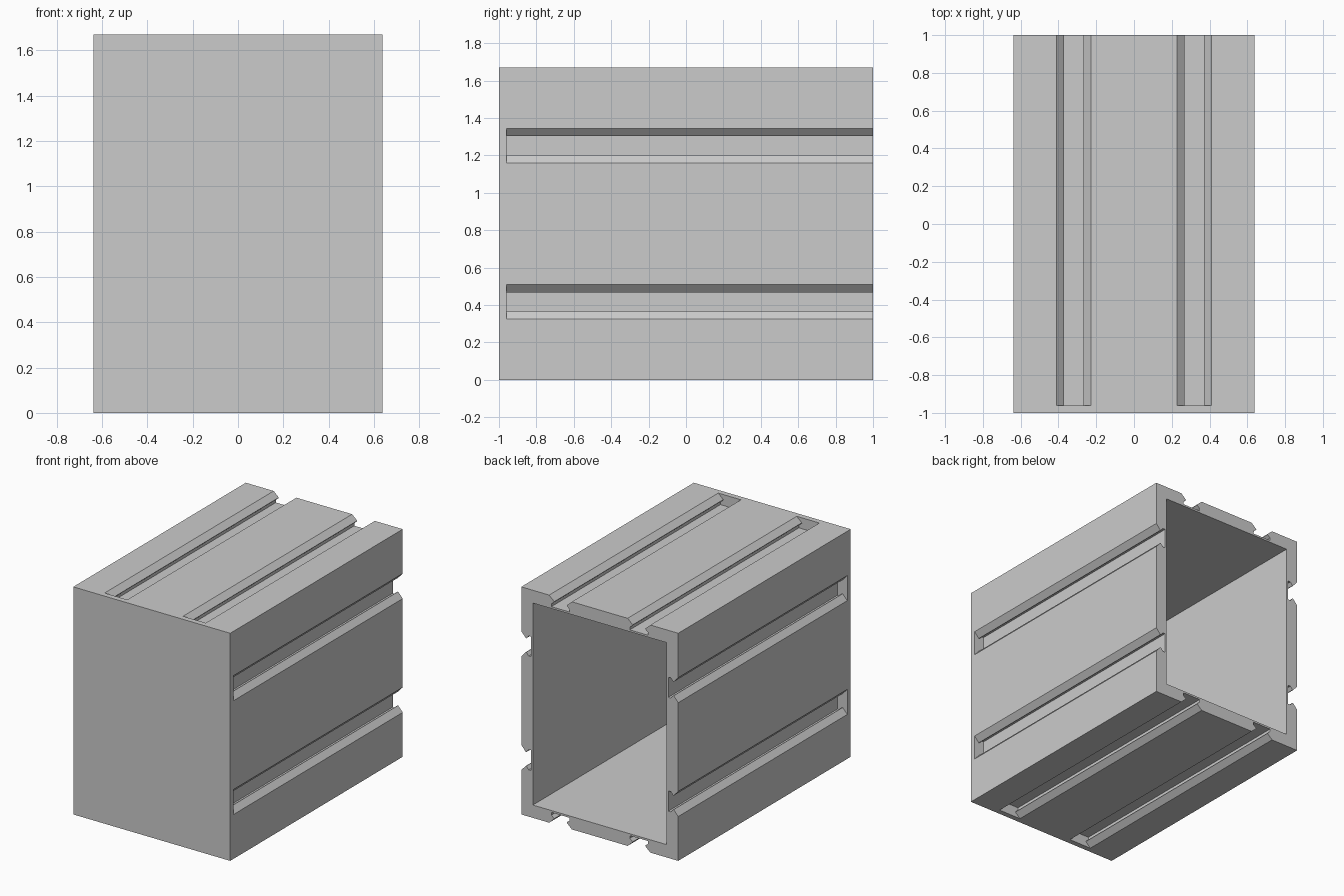
import bpy
import bmesh
from math import pi
from mathutils import Matrix, Vector

W, H = 1.274, 1.67      # outer width and height
WALL, CAP = 0.094, 0.04  # side wall and closed front thickness

if "Cube" in bpy.data.objects:
    bpy.data.objects.remove(bpy.data.objects["Cube"], do_unlink=True)

grey = bpy.data.materials.new("plain grey")
grey.use_nodes = True
colour = (0.6, 0.6, 0.6, 1)
grey.diffuse_color = colour
grey.node_tree.nodes["Principled BSDF"].inputs["Base Color"].default_value = colour


def prism(bm, section, y0, y1):
    """Extrude a closed (x, z) section along y."""
    face = bm.faces.new([bm.verts.new((x, y0, z)) for x, z in section])
    new = bmesh.ops.extrude_face_region(bm, geom=[face])["geom"]
    verts = [v for v in new if isinstance(v, bmesh.types.BMVert)]
    bmesh.ops.translate(bm, verts=verts, vec=(0, y1 - y0, 0))


def rectangle(w, h):
    return [(-w / 2, -h / 2), (w / 2, -h / 2), (w / 2, h / 2), (-w / 2, h / 2)]


def make_object(name, bm):
    bmesh.ops.recalc_face_normals(bm, faces=bm.faces)
    mesh = bpy.data.meshes.new(name)
    bm.to_mesh(mesh)
    bm.free()
    mesh.materials.append(grey)
    obj = bpy.data.objects.new(name, mesh)
    obj.location.z = H / 2
    bpy.context.collection.objects.link(obj)
    return obj


# Solid outer block, closed at the front
bm = bmesh.new()
prism(bm, rectangle(W, H), -1, 1)
body = make_object("slotted_box", bm)

# Cutter: open cavity plus eight undercut slots, two on each side
bm = bmesh.new()
prism(bm, rectangle(W - 2 * WALL, H - 2 * WALL), CAP - 1, 1.1)

# Half slot section as (half width, depth): flared mouth, throat, undercut
half = [(0.092, 0), (0.051, 0.037), (0.051, 0.041),
        (0.074, 0.060), (0.074, 0.080)]
# The mouth is continued straight out past the surface for a clean cut
half.insert(0, (0.092, -0.05))
slot = [(u, -d) for u, d in half] + [(-u, -d) for u, d in reversed(half)]

for side in range(4):
    reach, span = (H, W) if side % 2 == 0 else (W, H)
    turn = Matrix.Rotation(side * pi / 2, 3, "Y")
    for centre in (-span / 4, span / 4):
        points = [turn @ Vector((u + centre, 0, reach / 2 + d)) for u, d in slot]
        prism(bm, [(p.x, p.z) for p in points], CAP - 1, 1.1)
cutter = make_object("slot_cutter", bm)
cutter.hide_render = True

# Cut the block, then discard the cutter
cut = body.modifiers.new("slots and cavity", "BOOLEAN")
cut.operation = "DIFFERENCE"
cut.solver = "EXACT"
cut.object = cutter
bpy.context.view_layer.objects.active = body
bpy.ops.object.modifier_apply(modifier=cut.name)
bpy.data.objects.remove(cutter, do_unlink=True)
